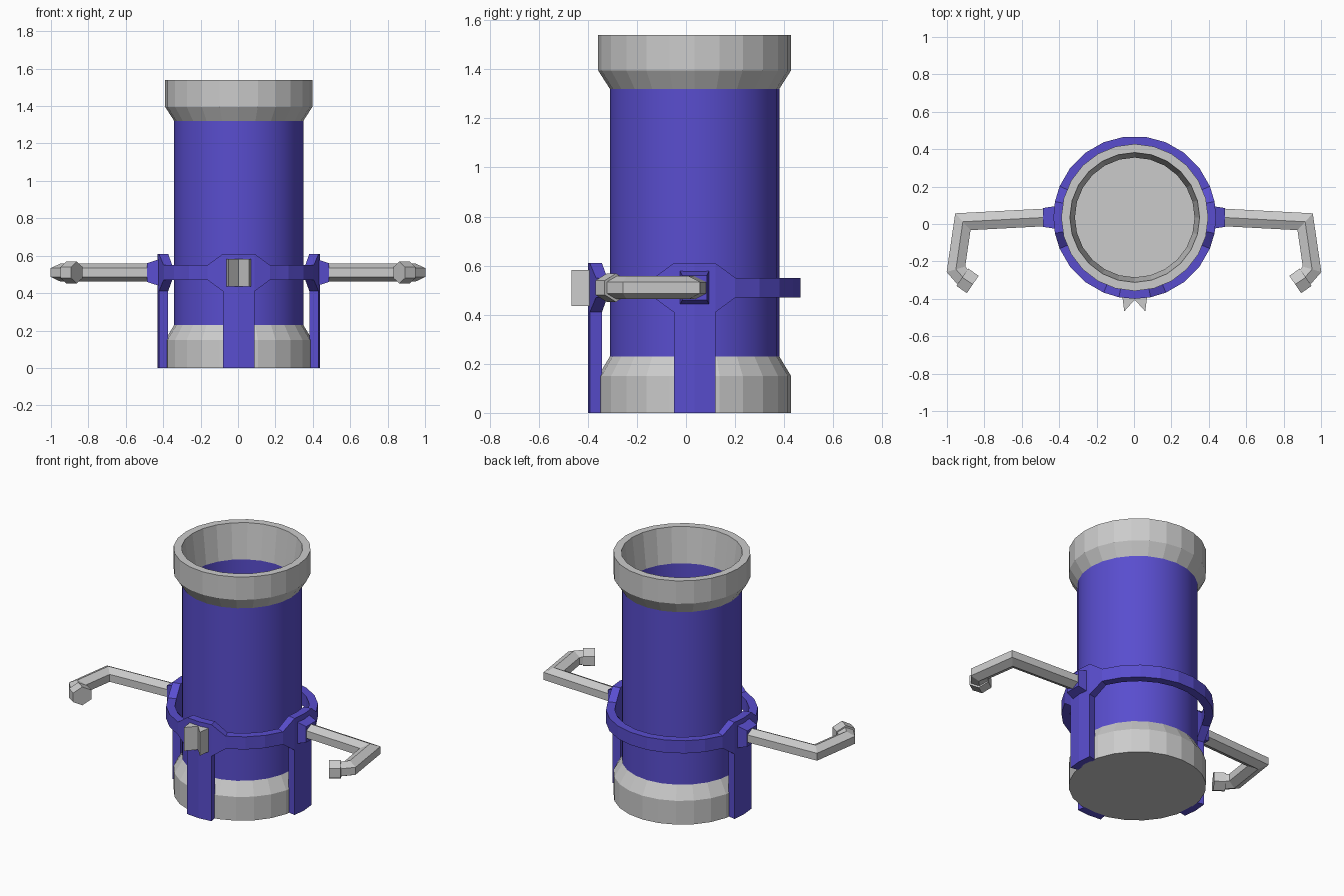
import bpy, math
from mathutils import Vector

if "Cube" in bpy.data.objects:
    bpy.data.objects.remove(bpy.data.objects["Cube"])

CX, CY, ZA = 0.004, 0.035, 0.51   # tube axis and height of the arm line
SEG = 24
purple = bpy.data.materials.new("purple")
purple.diffuse_color = (0.10, 0.075, 0.62, 1)
purple.use_nodes = True
purple.node_tree.nodes["Principled BSDF"].inputs["Base Color"].default_value = purple.diffuse_color


def make(name, verts, faces, mat=None):
    me = bpy.data.meshes.new(name)
    me.from_pydata([tuple(v) for v in verts], [], faces)
    ob = bpy.data.objects.new(name, me)
    bpy.context.collection.objects.link(ob)
    if mat:
        me.materials.append(mat)
    bpy.context.view_layer.objects.active = ob
    ob.select_set(True)
    bpy.ops.object.mode_set(mode='EDIT')
    bpy.ops.mesh.select_all(action='SELECT')
    bpy.ops.mesh.remove_doubles(threshold=0.0001)
    bpy.ops.mesh.normals_make_consistent(inside=False)
    bpy.ops.object.mode_set(mode='OBJECT')
    ob.select_set(False)
    return ob


def loft(name, rings, closed=False, mat=None):
    """Join equal-sized vertex rings; cap the ends unless the loop is closed."""
    n, m = len(rings[0]), len(rings)
    verts = [v for r in rings for v in r]
    faces = [(i * n + j, i * n + (j + 1) % n,
              (i + 1) % m * n + (j + 1) % n, (i + 1) % m * n + j)
             for i in range(m if closed else m - 1) for j in range(n)]
    if not closed:
        faces += [tuple(range(n)), tuple(range((m - 1) * n, m * n))]
    return make(name, verts, faces, mat)


def polar(r, deg, z):
    a = math.radians(deg)
    return Vector((CX + r * math.cos(a), CY + r * math.sin(a), z))


def lathe(name, profile, closed, mat=None):
    rings = [[polar(r, 360 * k / SEG, z) for k in range(SEG)] for r, z in profile]
    return loft(name, rings, closed, mat)


def band(name, columns, closed):
    """Curved strip: each column is (angle, bottom z, top z)."""
    ro, ri = 0.435, 0.385
    return loft(name, [[polar(ro, a, lo), polar(ro, a, hi), polar(ri, a, hi), polar(ri, a, lo)]
                       for a, lo, hi in columns], closed, purple)


def sweep(name, path, ry, rz):
    """Hexagonal bar along a horizontal path with mitred corners."""
    pts = [Vector((x, y, ZA)) for x, y in path]
    rings = []
    for i, p in enumerate(pts):
        d0 = (p - pts[max(i - 1, 0)]).normalized()
        d1 = (pts[min(i + 1, len(pts) - 1)] - p).normalized()
        t = (d0 + d1).normalized()
        side = Vector((-t.y, t.x, 0))
        ref = d0 if i else d1
        side /= max(0.5, abs(t.dot(ref)))
        rings.append([p + side * ry * c + Vector((0, 0, rz * s)) for c, s in
                      ((0, 1), (1, .5), (1, -.5), (0, -1), (-1, -.5), (-1, .5))])
    return loft(name, rings)


# Tube body
body = lathe("tube_body", [(.345, .23), (.345, 1.32), (.32, 1.32), (.32, .23)], True, purple)
body.select_set(True)
bpy.context.view_layer.objects.active = body
bpy.ops.object.shade_smooth_by_angle(angle=math.radians(30))
body.select_set(False)

# Flared collar and closed base cup
lathe("top_collar", [(.345, 1.32), (.393, 1.395), (.393, 1.54), (.347, 1.54), (.32, 1.32)], True)
lathe("base_cup", [(.345, .015), (.345, .15), (.32, .23), (.345, .23),
                   (.393, .15), (.393, 0)][::-1] + [], False)

# Bracket ring with three widened plates (left, front, right)
cols = []
for c in (180, 270, 360):
    cols += [(c - 22.5, .47, .55), (c - 11.25, .41, .61), (c, .41, .61),
             (c + 11.25, .41, .61), (c + 22.5, .47, .55)]
    start, end = c + 22.5, c + 67.5
    if c == 360:
        end = 180 + 360 - 22.5
    a = start + 15
    while a < end - 1:
        cols.append((a, .47, .55))
        a += 15
band("bracket_ring", cols, True)

# Legs below the plates
for name, c in (("left", 180), ("front", 270), ("right", 360)):
    band(name + "_leg", [(c + d, 0, .41) for d in (-11.25, 0, 11.25)], False)

# Front notched clip
clip = [(-.062, -.39), (-.052, -.467), (.004, -.405), (.060, -.467), (.070, -.39)]
loft("front_clip", [[Vector((x, y, z)) for x, y in clip] for z in (.435, .583)])

# Side sockets, bent arms and end caps
for side, s in (("left", -1), ("right", 1)):
    rings = [[Vector((s * x, .035 + sy * hy, ZA + sz * hz))
              for sy, sz in ((-1, -1), (1, -1), (1, 1), (-1, 1))]
             for x, hy, hz in ((.425, .06, .07), (.487, .05, .05))]
    loft(side + "_socket", rings, False, purple)
    sweep(side + "_arm", [(s * x, y) for x, y in
                          ((.48, .035), (.915, .012), (.952, -.242), (.91, -.29))], .047, .047)
    sweep(side + "_arm_cap", [(s * .918, -.285), (s * .862, -.323)], .056, .058)
